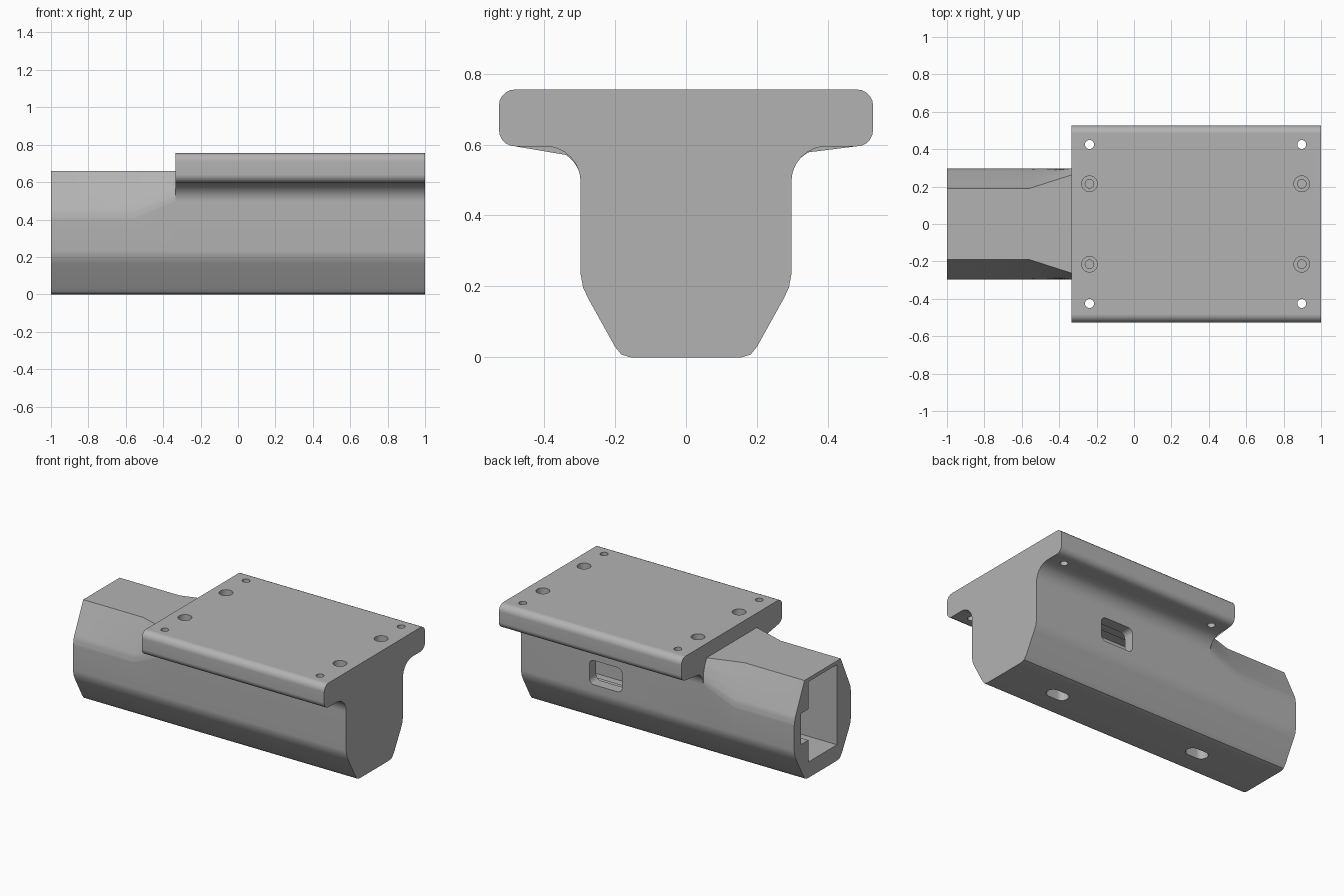
import bpy, bmesh, math
from mathutils import Vector

cube = bpy.data.objects.get("Cube")
if cube:
    bpy.data.objects.remove(cube, do_unlink=True)

grey = bpy.data.materials.new("plain_grey")
grey.use_nodes = True
COLOUR = (0.45, 0.45, 0.45, 1)
grey.diffuse_color = COLOUR
grey.node_tree.nodes["Principled BSDF"].inputs["Base Color"].default_value = COLOUR


def arc(cu, cv, r, start, end, n):
    angles = [math.radians(start + (end - start) * i / (n - 1)) for i in range(n)]
    return [(cu + r * math.cos(a), cv + r * math.sin(a)) for a in angles]


def rounded_rect(cu, cv, w, h, r):
    du, dv = w / 2 - r, h / 2 - r
    corners = [(du, dv), (-du, dv), (-du, -dv), (du, -dv)]
    pts = []
    for i, (u, v) in enumerate(corners):
        pts += arc(cu + u, cv + v, r, i * 90, i * 90 + 90, 7)
    return pts


def resample(poly, n):
    """Spread n points evenly along a polyline, leaving out its start."""
    pts = [Vector(p) for p in poly]
    lengths = [(b - a).length for a, b in zip(pts, pts[1:])]
    out = []
    for i in range(1, n + 1):
        d = sum(lengths) * i / n
        for k, seg in enumerate(lengths):
            if d <= seg or k == len(lengths) - 1:
                out.append(tuple(pts[k].lerp(pts[k + 1], min(d / seg, 1))))
                break
            d -= seg
    return out


def loft(name, rings):
    """Skin closed rings of 3D points and cap both ends."""
    bm = bmesh.new()
    loops = [[bm.verts.new(p) for p in ring] for ring in rings]
    n = len(loops[0])
    for a, b in zip(loops, loops[1:]):
        for i in range(n):
            j = (i + 1) % n
            bm.faces.new((a[i], a[j], b[j], b[i]))
    bm.faces.new(loops[0])
    bm.faces.new(loops[-1])
    bmesh.ops.remove_doubles(bm, verts=bm.verts, dist=1e-5)
    bmesh.ops.recalc_face_normals(bm, faces=bm.faces)
    mesh = bpy.data.meshes.new(name)
    bm.to_mesh(mesh)
    bm.free()
    mesh.materials.append(grey)
    obj = bpy.data.objects.new(name, mesh)
    bpy.context.collection.objects.link(obj)
    return obj


def prism(name, pts, axis, lo, hi):
    place = {"x": lambda u, v, d: (d, u, v),
             "y": lambda u, v, d: (u, d, v),
             "z": lambda u, v, d: (u, v, d)}[axis]
    return loft(name, [[place(u, v, d) for u, v in pts] for d in (lo, hi)])


def ring(x, half):
    """Mirror a half section across y and place it at x."""
    return [(x, y, z) for y, z in half] + [(x, -y, z) for y, z in reversed(half)]


# Half sections of the grip body and the flanged mount
keel = [(0.155, 0), (0.182, 0.008), (0.2, 0.03), (0.275, 0.165),
        (0.29, 0.197), (0.297, 0.235)]
flange = (arc(0.397, 0.495, 0.1, 180, 90, 9)[1:]
          + arc(0.482, 0.64, 0.045, -90, 0, 6)
          + arc(0.482, 0.71, 0.045, 0, 90, 6))
count = len(flange)
nose = keel + [(0.297, 0.40)] + resample(
    [(0.297, 0.40), (0.289, 0.445), (0.19, 0.66)], count)
neck = keel + [(0.297, 0.495)] + resample(
    [(0.297, 0.495), (0.297, 0.56), (0.285, 0.61), (0.262, 0.66)], count)
mount = keel + [(0.297, 0.495)] + flange

body = loft("mount_body", [ring(-1, nose), ring(-0.56, nose), ring(-0.335, neck),
                           ring(-0.335, mount), ring(1, mount)])

# Inner cavity with a side channel, open at one end
cavity = [(-0.15, 0.105), (0.15, 0.105), (0.15, 0.25), (0.225, 0.25),
          (0.225, 0.455), (0.15, 0.455), (0.15, 0.635), (-0.15, 0.635)]
cutters = [prism("cavity_cutter", cavity, "x", -1.1, 0.92)]

# Side window
cutters.append(prism("window_cutter", rounded_rect(0.38, 0.36, 0.24, 0.16, 0.035),
                     "y", 0.18, 0.4))

# Slots in the underside
for x in (0.59, -0.485):
    cutters.append(prism("slot_cutter", rounded_rect(x, 0, 0.15, 0.086, 0.042),
                         "z", -0.1, 0.2))

# Screw holes: plain through holes outside, counterbored blind holes inside
for x in (-0.238, 0.897):
    for side in (-1, 1):
        for y, r, floor in ((0.425, 0.024, 0.5), (0.215, 0.042, 0.66),
                            (0.215, 0.023, 0.52)):
            circle = arc(x, side * y, r, 0, 345, 24)
            cutters.append(prism("hole_cutter", circle, "z", floor, 0.9))

bpy.context.view_layer.objects.active = body
for cutter in cutters:
    cutter.hide_render = True
    mod = body.modifiers.new("cut", "BOOLEAN")
    mod.operation = "DIFFERENCE"
    mod.solver = "EXACT"
    mod.object = cutter
    bpy.ops.object.modifier_apply(modifier=mod.name)
    bpy.data.objects.remove(cutter, do_unlink=True)

# Smooth the rounds while keeping the flats crisp
bpy.ops.object.select_all(action="DESELECT")
body.select_set(True)
bpy.context.view_layer.objects.active = body
bpy.ops.object.shade_smooth_by_angle(angle=math.radians(30))
weighted = body.modifiers.new("flat_weighting", "WEIGHTED_NORMAL")
weighted.keep_sharp = True
